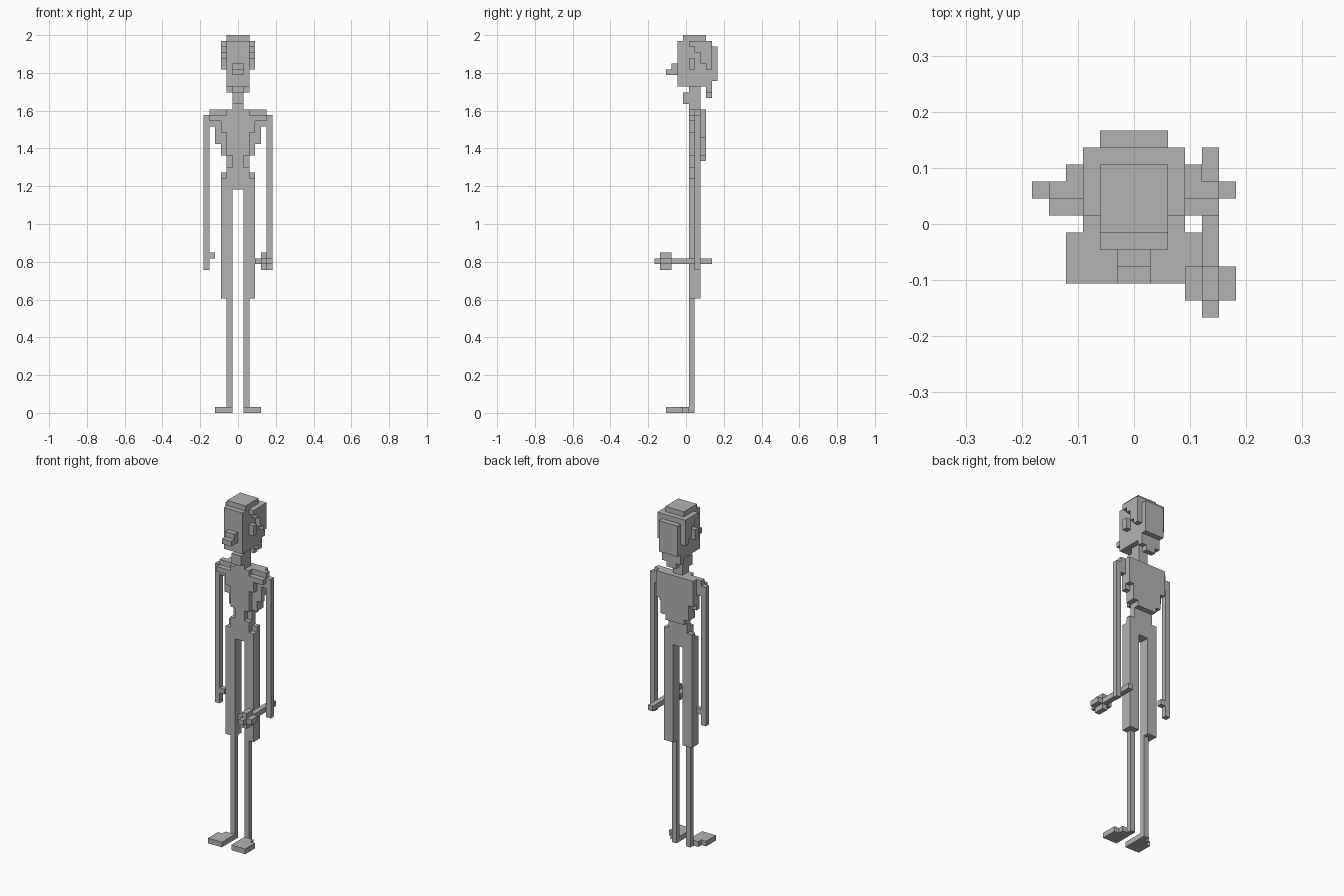
import bpy, bmesh, math
from mathutils import Vector

if "Cube" in bpy.data.objects:
    bpy.data.objects.remove(bpy.data.objects["Cube"])

V = 2 / 66          # size of one block
grey = bpy.data.materials.new("plain grey")
grey.diffuse_color = (0.45, 0.45, 0.45, 1)
grey.use_nodes = True
grey.node_tree.nodes["Principled BSDF"].inputs["Base Color"].default_value = grey.diffuse_color

parts = {}          # part name -> set of block cells


def box(name, x0, x1, y0, y1, z0, z1, mirror=False):
    """Fill a range of blocks; x is counted from the middle, y from the front."""
    cells = parts.setdefault(name, set())
    for x in range(x0, x1):
        for y in range(y0, y1):
            for z in range(z0, z1):
                cells.add((x, y, z))
                if mirror:
                    cells.add((-1 - x, y, z))


def slab(name, y0, y1, rows):
    """Stack of centred rows: (half width, bottom, top)."""
    for w, z0, z1 in rows:
        box(name, -w, w, y0, y1, z0, z1)


# Feet
box("feet", 1, 4, 2, 5, 0, 1, True)
box("feet", 1, 3, 5, 6, 0, 1, True)
box("feet", 1, 2, 6, 7, 0, 1, True)

# Legs and pelvis
box("lower_legs", 1, 2, 6, 7, 1, 20, True)
box("thighs", 1, 3, 6, 8, 20, 39, True)
slab("pelvis", 6, 8, [(3, 39, 41), (2, 41, 43)])
slab("pelvis", 7, 8, [(3, 41, 42)])

# Torso: front ribs, middle layer and back plate
slab("front_ribs", 6, 7, [(1, 43, 45), (2, 45, 49), (3, 49, 51), (5, 51, 52), (2, 52, 53)])
slab("torso", 7, 8, [(2, 43, 45), (3, 45, 47), (4, 47, 50), (5, 50, 53)])
slab("back_plate", 8, 9, [(2, 44, 45), (3, 45, 48), (4, 48, 53)])

# Arms and thumb
box("arms", 5, 6, 7, 8, 25, 52, True)
box("thumb", -5, -4, 7, 8, 27, 28)

# Held stick with a cross-shaped head
box("stick", 4, 5, 0, 10, 26, 27)
box("stick_head", 3, 6, 1, 3, 26, 27)
box("stick_head", 4, 5, 1, 3, 25, 28)

# Neck and throat bump
box("neck", -1, 1, 6, 8, 53, 57)
box("throat", -1, 1, 5, 6, 54, 56)

# Head and nose
box("head", -2, 2, 4, 10, 57, 65)
box("head", -2, 2, 5, 9, 65, 66)
box("nose", -1, 1, 2, 4, 59, 60)
box("nose", -1, 1, 3, 4, 60, 61)

# Ears and stepped hair
box("ears", 2, 3, 6, 7, 60, 62, True)
for y, z0, z1 in [(6, 64, 65), (7, 63, 65), (8, 61, 65), (9, 60, 65)]:
    box("side_hair", 2, 3, y, y + 1, z0, z1, True)
box("back_hair", -2, 2, 10, 11, 58, 64)
box("hair_tail", -2, 2, 9, 10, 56, 57)
box("hair_tail", -1, 1, 9, 10, 55, 56)

# Turn blocks into clean outer surfaces
solid = set().union(*parts.values())
for name, cells in parts.items():
    bm = bmesh.new()
    verts = {}

    def vert(p):
        if p not in verts:
            verts[p] = bm.verts.new((p[0] * V, (p[1] - 5.5) * V, p[2] * V))
        return verts[p]

    for c in cells:
        for axis in range(3):
            for side in (0, 1):
                n = list(c)
                n[axis] += 2 * side - 1
                if tuple(n) in solid:
                    continue
                b, d = (axis + 1) % 3, (axis + 2) % 3
                ring = []
                for u, w in ((0, 0), (1, 0), (1, 1), (0, 1)):
                    p = list(c)
                    p[axis] += side
                    p[b] += u
                    p[d] += w
                    ring.append(vert(tuple(p)))
                bm.faces.new(ring if side else ring[::-1])
    bmesh.ops.dissolve_limit(bm, angle_limit=math.radians(1),
                             verts=bm.verts[:], edges=bm.edges[:])
    mesh = bpy.data.meshes.new(name)
    bm.to_mesh(mesh)
    bm.free()
    mesh.materials.append(grey)
    bpy.context.collection.objects.link(bpy.data.objects.new(name, mesh))
